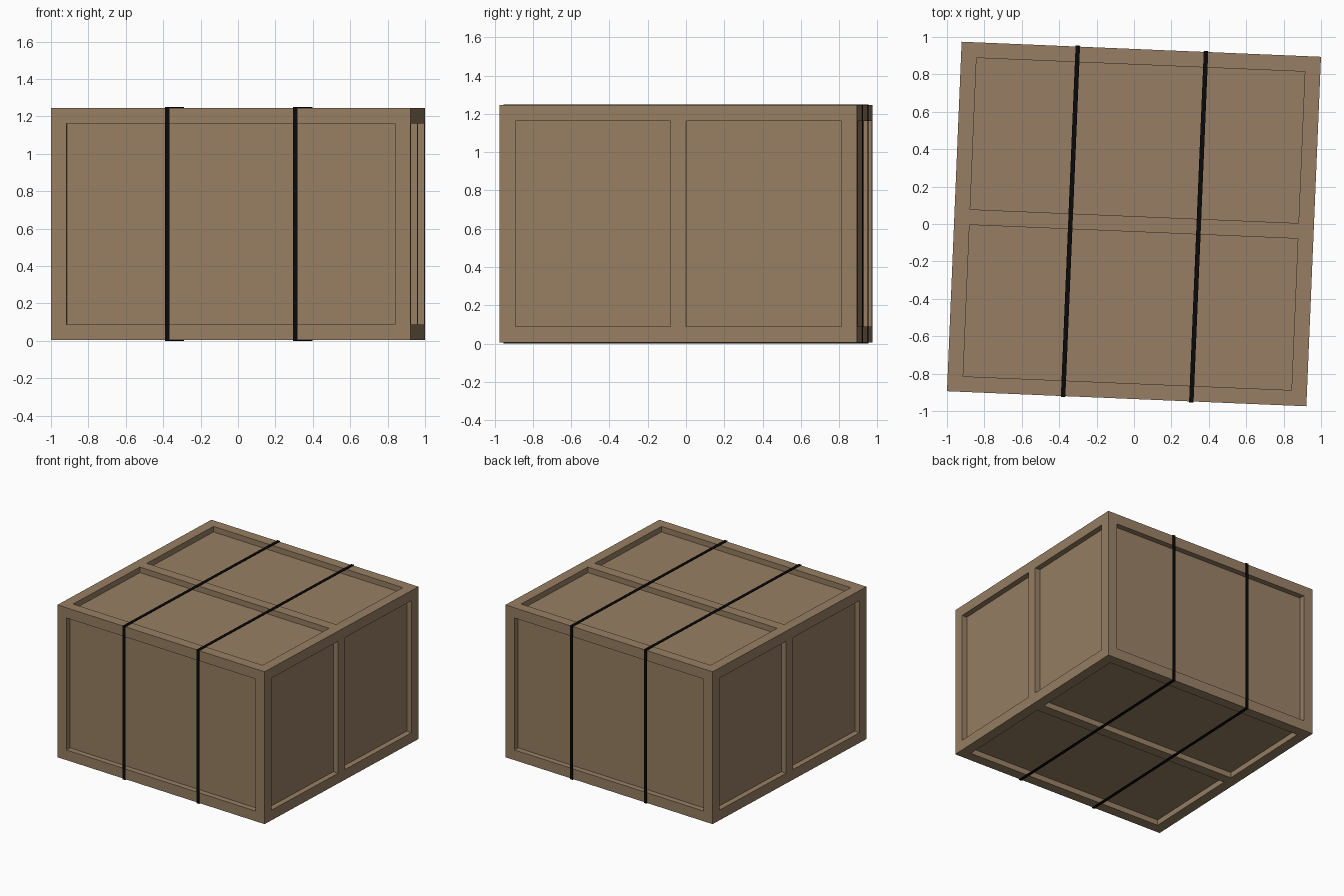
import bpy, bmesh, math
from mathutils import Matrix, Vector

default = bpy.data.objects.get("Cube")
if default:
    bpy.data.objects.remove(default, do_unlink=True)

W, D, H = 1.923, 1.87, 1.24      # crate outer size
BEAM, DEPTH = 0.083, 0.045       # frame width and panel recess
STRAP_W, STRAP_T = 0.024, 0.005  # strap width and thickness
MID = H / 2 + STRAP_T
TURN = Matrix.Rotation(math.radians(-2.4), 4, 'Z')


def material(name, color):
    m = bpy.data.materials.new(name)
    m.use_nodes = True
    m.diffuse_color = color
    m.node_tree.nodes["Principled BSDF"].inputs["Base Color"].default_value = color
    return m


wood = material("brown wood", (0.31, 0.212, 0.125, 1))
black = material("black strap", (0.003, 0.003, 0.003, 1))


def build(name, boxes, mat):
    """One object from (centre, size) boxes, relative to the crate centre."""
    bm = bmesh.new()
    for centre, size in boxes:
        place = TURN @ Matrix.Translation(Vector(centre) + Vector((0, 0, MID)))
        bmesh.ops.create_cube(bm, size=1, matrix=place @ Matrix.Diagonal((*size, 1)))
    mesh = bpy.data.meshes.new(name)
    bm.to_mesh(mesh)
    bm.free()
    mesh.materials.append(mat)
    obj = bpy.data.objects.new(name, mesh)
    bpy.context.collection.objects.link(obj)


# Recessed panels
build("panels", [((0, 0, 0), (W - 2 * DEPTH, D - 2 * DEPTH, H - 2 * DEPTH))], wood)

# Edge frame: posts run full height, rails fit between them
x, y, z = (W - BEAM) / 2, (D - BEAM) / 2, (H - BEAM) / 2
signs = [(a, b) for a in (-1, 1) for b in (-1, 1)]
build("corner_posts", [((a * x, b * y, 0), (BEAM, BEAM, H)) for a, b in signs], wood)
build("long_rails", [((0, a * y, b * z), (W - 2 * BEAM, BEAM, BEAM)) for a, b in signs], wood)
build("side_rails", [((a * x, 0, b * z), (BEAM, D - 2 * BEAM, BEAM)) for a, b in signs], wood)

# Centre braces on the sides, top and bottom
build("side_braces", [((s * (W - DEPTH) / 2, 0, 0), (DEPTH, BEAM, H - 2 * BEAM))
                      for s in (-1, 1)], wood)
build("lid_and_base_braces", [((0, 0, s * (H - DEPTH) / 2), (W - 2 * BEAM, BEAM, DEPTH))
                              for s in (-1, 1)], wood)

# Straps looping over top, front, bottom and back
for name, sx in (("right_strap", -0.34), ("left_strap", 0.346)):
    loop = []
    for s in (-1, 1):
        loop.append(((sx, 0, s * (H + STRAP_T) / 2), (STRAP_W, D + 2 * STRAP_T, STRAP_T)))
        loop.append(((sx, s * (D + STRAP_T) / 2, 0), (STRAP_W, STRAP_T, H)))
    build(name, loop, black)
